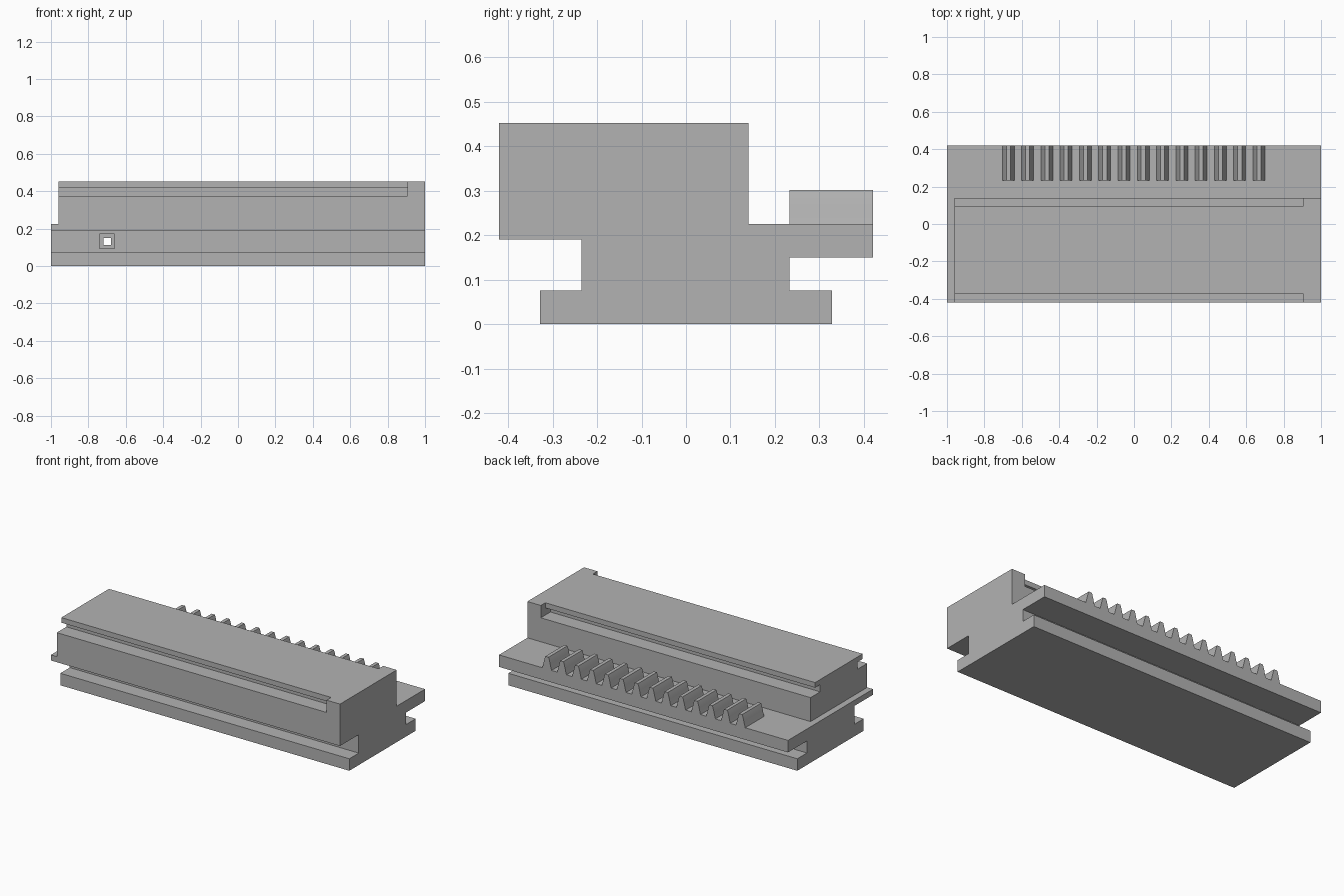
import bpy

cube = bpy.data.objects.get("Cube")
if cube:
    bpy.data.objects.remove(cube, do_unlink=True)

grey = bpy.data.materials.new("plain grey")
grey.use_nodes = True
colour = (0.45, 0.45, 0.45, 1)
grey.diffuse_color = colour
grey.node_tree.nodes["Principled BSDF"].inputs["Base Color"].default_value = colour


def prism(name, outline, start, end, axis="x"):
    """Extrude an outline along x (y, z points) or along y (x, z points)."""
    n = len(outline)
    verts = []
    for d in (start, end):
        for a, b in outline:
            verts.append((d, a, b) if axis == "x" else (a, d, b))
    faces = [tuple(range(n))[::-1], tuple(range(n, 2 * n))]
    faces += [(i, (i + 1) % n, (i + 1) % n + n, i + n) for i in range(n)]
    if axis == "y":
        faces = [f[::-1] for f in faces]
    mesh = bpy.data.meshes.new(name)
    mesh.from_pydata(verts, [], faces)
    mesh.materials.append(grey)
    obj = bpy.data.objects.new(name, mesh)
    bpy.context.collection.objects.link(obj)
    return obj


def rect(a0, a1, b0, b1):
    return [(a0, b0), (a1, b0), (a1, b1), (a0, b1)]


def cut(target, cutter):
    """Subtract a cutter from the target and discard it."""
    cutter.hide_render = True
    mod = target.modifiers.new("cut", "BOOLEAN")
    mod.operation = "DIFFERENCE"
    mod.solver = "EXACT"
    mod.object = cutter
    bpy.context.view_layer.objects.active = target
    bpy.ops.object.modifier_apply(modifier=mod.name)
    bpy.data.objects.remove(cutter, do_unlink=True)


# Slide body: foot, neck, rear flange and upper block in one section
section = [(-0.328, 0), (0.328, 0), (0.328, 0.075), (0.233, 0.075),
           (0.233, 0.15), (0.42, 0.15), (0.42, 0.225), (0.14, 0.225),
           (0.14, 0.452), (-0.42, 0.452), (-0.42, 0.19), (-0.235, 0.19),
           (-0.235, 0.075), (-0.328, 0.075)]
body = prism("slide_body", section, -1, 1)

# Step at the end of the upper block
cut(body, prism("end_step_cutter", rect(-0.6, 0.3, 0.225, 0.6), -1.2, -0.96))

# Undercut grooves along both upper edges, closed at one end
middle = -0.14
groove = [(0.4, 0.375), (0.4, 0.6), (0.235, 0.6),
          (0.235, 0.42), (0.185, 0.42), (0.185, 0.375)]
for side in (-1, 1):
    outline = [(middle + side * y, z) for y, z in groove]
    if side > 0:
        outline.reverse()
    outline.reverse()
    outline = outline if side < 0 else outline[::1]
    cut(body, prism("groove_cutter", outline, -1.1, 0.907))

# Square hole with a wider pocket at the front
cut(body, prism("pocket_cutter", rect(-0.74, -0.66, 0.095, 0.172), -0.3, -0.135, "y"))
cut(body, prism("hole_cutter", rect(-0.72, -0.68, 0.113, 0.15), -0.3, 0.3, "y"))

# Toothed rack on the rear flange
half = [(0.032, 0.225), (0.027, 0.243), (0.022, 0.265),
        (0.016, 0.288), (0.011, 0.302)]
for i in range(14):
    x = -0.672 + i * 0.1031
    outline = [(x + w, z) for w, z in half] + [(x - w, z) for w, z in reversed(half)]
    tooth = prism("rack_tooth", outline, 0.233, 0.42, "y")
    bpy.ops.object.select_all(action="DESELECT")
    tooth.select_set(True)
    bpy.context.view_layer.objects.active = tooth
    bpy.ops.object.shade_smooth_by_angle(angle=0.5)
